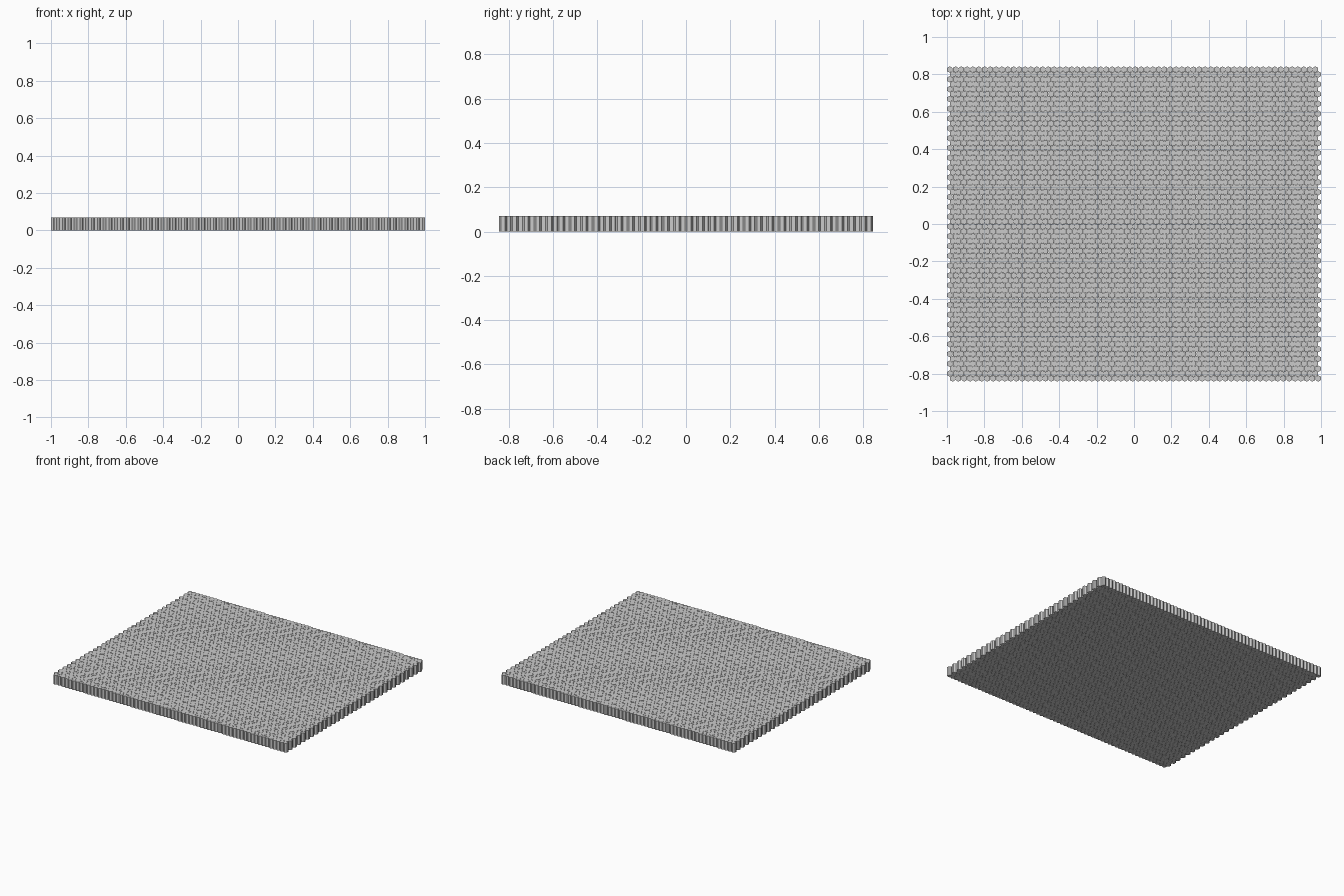
import bpy, bmesh
from mathutils import Matrix, Vector

if "Cube" in bpy.data.objects:
    bpy.data.objects.remove(bpy.data.objects["Cube"])

COLS, ROWS = 64, 64
LENGTH, DEPTH, HEIGHT = 2.0, 1.686, 0.07
FILL = 0.95                           # tile size against its cell, leaves joints
px = LENGTH / (COLS - 0.5 + FILL)     # column pitch
r = FILL * px / 3 ** 0.5              # hexagon radius
py = (DEPTH - 2 * r) / (ROWS - 1)     # row pitch

# Two staggered hexagonal prisms: front one shifted right, back one shifted left
bm = bmesh.new()
x0, y0 = -LENGTH / 2 + FILL * px / 2, -DEPTH / 2 + r
turn = Matrix.Rotation(0.5235988, 4, 'Z')
for dx, dy in ((px / 2, 0), (0, py)):
    made = bmesh.ops.create_cone(bm, cap_ends=True, segments=6,
                                 radius1=r, radius2=r, depth=HEIGHT)
    verts = made["verts"]
    # Keep a point of every hexagon towards +y
    if max(v.co.x for v in verts) > r * 0.95:
        bmesh.ops.transform(bm, matrix=turn, verts=verts)
    bmesh.ops.translate(bm, verts=verts, vec=Vector((x0 + dx, y0 + dy, HEIGHT / 2)))

mesh = bpy.data.meshes.new("hex_tile_slab")
bm.to_mesh(mesh)
bm.free()
slab = bpy.data.objects.new("hex_tile_slab", mesh)
bpy.context.collection.objects.link(slab)

# Repeat the pair along each row, then repeat the double row
for name, count, step in (("columns", COLS, (px, 0, 0)),
                          ("double_rows", ROWS // 2, (0, 2 * py, 0))):
    array = slab.modifiers.new(name, 'ARRAY')
    array.count = count
    array.use_relative_offset = False
    array.use_constant_offset = True
    array.constant_offset_displace = step
